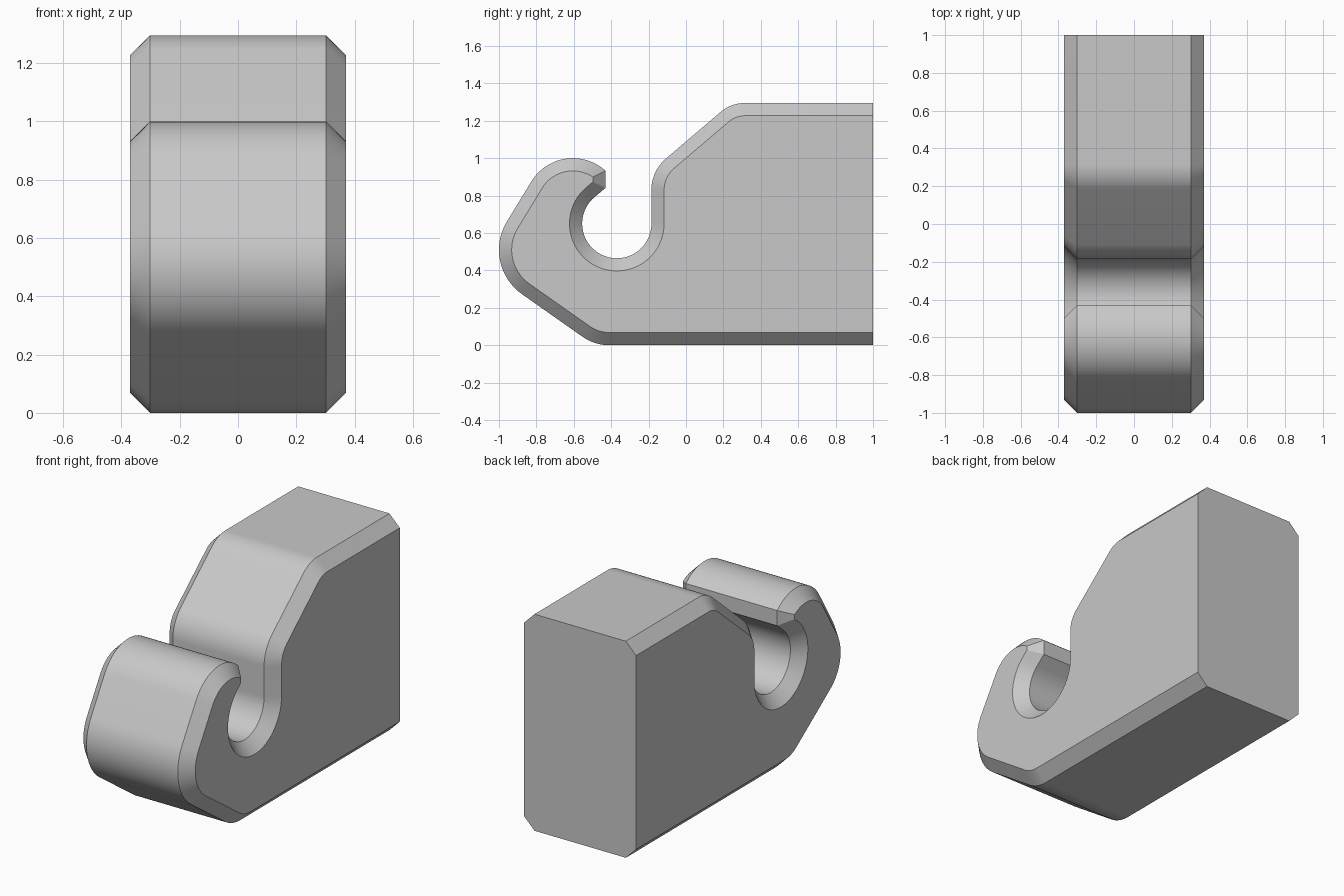
import bpy
import bmesh
from math import sin, cos, tan, asin, atan2, sqrt, pi, radians

cube = bpy.data.objects.get("Cube")
if cube:
    bpy.data.objects.remove(cube, do_unlink=True)

HALF_WIDTH = 0.37
CHAMFER = 0.068
TOP = 1.295


def outline_stops(d):
    """Outline as (y, z, radius, steps), inset by d; a negative radius is hollow."""
    tip_y = -0.43 - d
    top_z = 0.74 + sqrt((0.26 - d) ** 2 - (tip_y + 0.605) ** 2)
    slot_y, slot_z, slot_r = -0.37, 0.65, 0.185 + d
    slope = radians(40)
    low_z = (slot_z + slot_r * cos(slope)
             + (tip_y - slot_y + slot_r * sin(slope)) * tan(slope))
    return [
        (1, d, 0, 0),                        # back bottom corner
        (-0.41, 0.25, 0.25 - d, 12),         # underside bend
        (-0.71, 0.51, 0.29 - d, 20),         # nose
        (-0.605, 0.74, 0.26 - d, 20),        # hook crown
        (tip_y, top_z, 0, 0),                # hook tip
        (tip_y, low_z, 0, 0),
        (slot_y, slot_z, -slot_r, 44),       # round slot
        (0.035, 0.83, 0.22 - d, 14),         # shoulder
        (0.315, TOP - 0.2, 0.2 - d, 14),     # top bend
        (1, TOP - d, 0, 0),                  # back top corner
    ]


def heading(a, b):
    """Direction of the tangent line running from stop a to stop b."""
    dy, dz = b[0] - a[0], b[1] - a[1]
    ratio = (a[2] - b[2]) / sqrt(dy * dy + dz * dz)
    return atan2(dz, dy) - asin(max(-1, min(1, ratio)))


def outline(d):
    stops = outline_stops(d)
    points = []
    for i, (y, z, r, steps) in enumerate(stops):
        if not steps:
            points.append((y, z))
            continue
        start = heading(stops[i - 1], stops[i])
        turn = (heading(stops[i], stops[i + 1]) - start) % (2 * pi)
        if r > 0:
            turn -= 2 * pi
        for k in range(steps + 1):
            t = start + turn * k / steps
            points.append((y - r * sin(t), z + r * cos(t)))
    return points


# Chamfered solid lofted through four matching outlines
bm = bmesh.new()
full, inset = outline(0), outline(CHAMFER)
edge_x = HALF_WIDTH - CHAMFER
sections = [(-HALF_WIDTH, inset), (-edge_x, full), (edge_x, full), (HALF_WIDTH, inset)]
loops = [[bm.verts.new((x, y, z)) for y, z in pts] for x, pts in sections]
for a, b in zip(loops, loops[1:]):
    for i in range(len(a) - 1):
        bm.faces.new((a[i], a[i + 1], b[i + 1], b[i]))
bm.faces.new(loops[0])
bm.faces.new(loops[-1])
# Flat back face
bm.faces.new([l[0] for l in loops] + [l[-1] for l in reversed(loops)])
bmesh.ops.recalc_face_normals(bm, faces=bm.faces)

mesh = bpy.data.meshes.new("hook_block")
bm.to_mesh(mesh)
bm.free()
hook = bpy.data.objects.new("hook_block", mesh)
bpy.context.collection.objects.link(hook)

# Plain grey
grey = bpy.data.materials.new("grey")
grey.use_nodes = True
colour = (0.58, 0.58, 0.58, 1)
grey.diffuse_color = colour
for node in grey.node_tree.nodes:
    if node.type == 'BSDF_PRINCIPLED':
        node.inputs["Base Color"].default_value = colour
mesh.materials.append(grey)

bpy.ops.object.select_all(action='DESELECT')
hook.select_set(True)
bpy.context.view_layer.objects.active = hook
bpy.ops.object.shade_smooth_by_angle(angle=radians(25))
